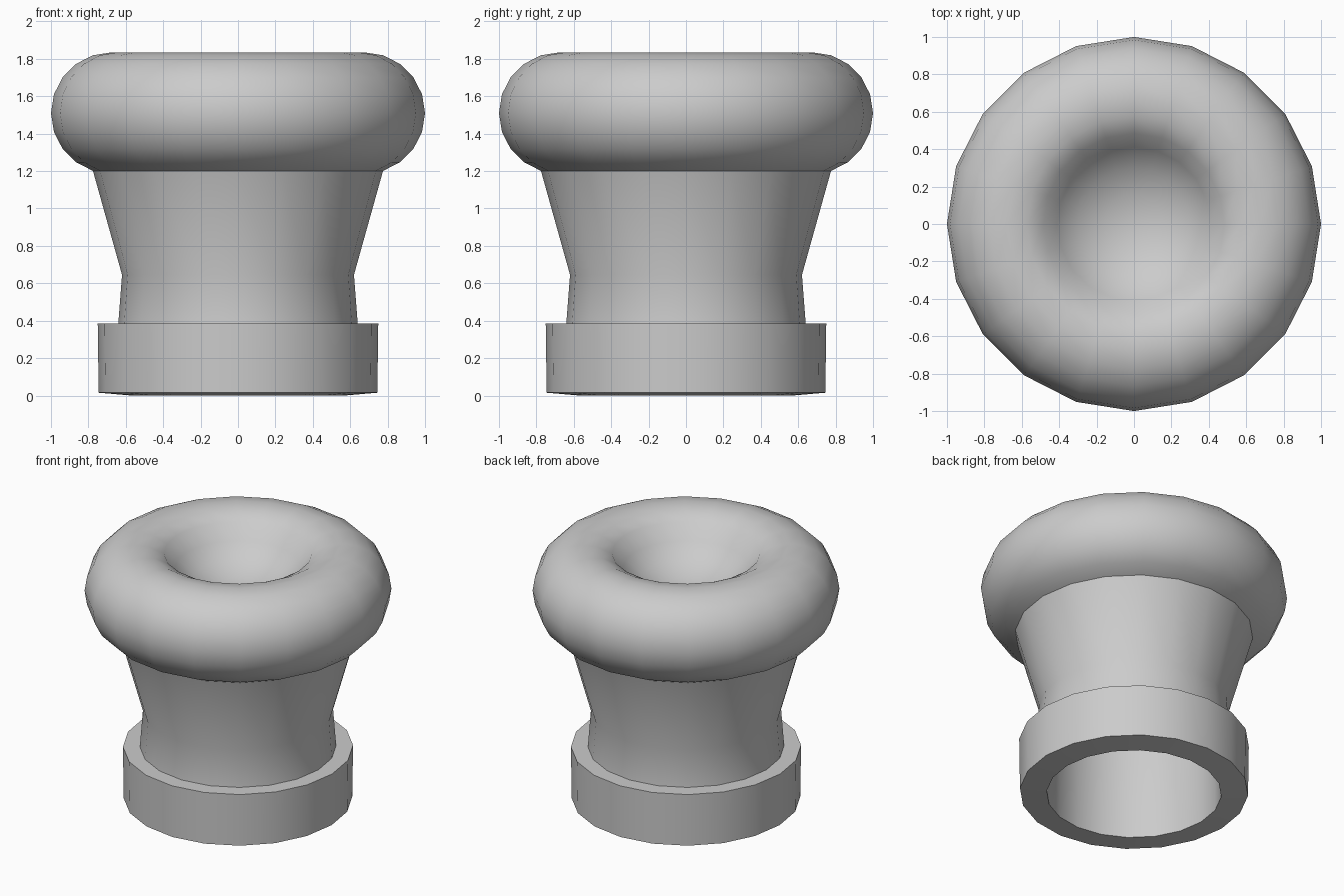
import bpy, bmesh, math

if "Cube" in bpy.data.objects:
    bpy.data.objects.remove(bpy.data.objects["Cube"])

SIDES = 20


def lathe(name, profile):
    """Revolve (radius, z) points about z; zero radius becomes a pole."""
    bm = bmesh.new()
    rings = []
    for r, z in profile:
        if r < 1e-5:
            rings.append([bm.verts.new((0, 0, z))] * SIDES)
        else:
            rings.append([bm.verts.new((r * math.cos(2 * math.pi * i / SIDES),
                                        r * math.sin(2 * math.pi * i / SIDES), z))
                          for i in range(SIDES)])
    for a, b in zip(rings, rings[1:]):
        for i in range(SIDES):
            j = (i + 1) % SIDES
            corners = list(dict.fromkeys([a[i], a[j], b[j], b[i]]))
            bm.faces.new(corners)
    bmesh.ops.recalc_face_normals(bm, faces=bm.faces)
    mesh = bpy.data.meshes.new(name)
    bm.to_mesh(mesh)
    bm.free()
    obj = bpy.data.objects.new(name, mesh)
    bpy.context.collection.objects.link(obj)
    bpy.ops.object.select_all(action='DESELECT')
    obj.select_set(True)
    bpy.context.view_layer.objects.active = obj
    bpy.ops.object.shade_smooth_by_angle(angle=math.radians(35))
    return obj


# dished hollow in the top
bowl = [(0, 1.50), (0.16, 1.52), (0.30, 1.58), (0.41, 1.67)]

# rounded rim: circular section from the bowl lip round to the underside
rim = [(0.675 + 0.325 * math.cos(math.radians(a)), 1.51 + 0.325 * math.sin(math.radians(a)))
       for a in range(126, -73, -18)]

# waisted neck and stepped base collar
neck_and_collar = [(0.62, 0.645), (0.64, 0.385), (0.75, 0.385), (0.745, 0.015), (0.57, 0.0)]

# hollow underside
inside = [(0.56, 0.64), (0.68, 1.19), (0, 1.25)]

lathe("flared_knob", bowl + rim + neck_and_collar + inside)
